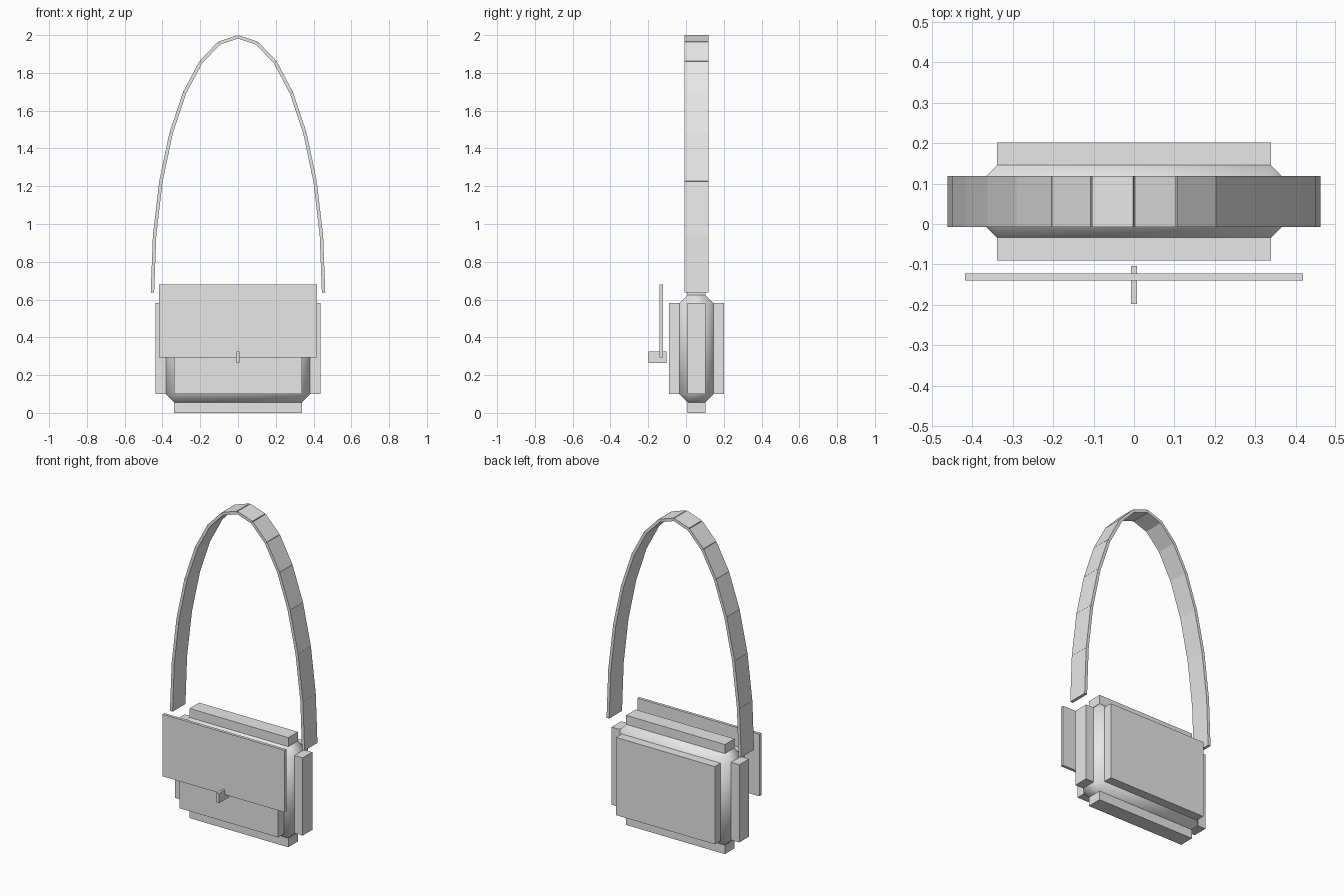
import bpy
import bmesh
import math
from mathutils import Matrix, Vector

if "Cube" in bpy.data.objects:
    bpy.data.objects.remove(bpy.data.objects["Cube"], do_unlink=True)

grey = bpy.data.materials.new("plain_grey")
grey.use_nodes = True
grey.diffuse_color = (0.8, 0.8, 0.8, 1)
grey.node_tree.nodes["Principled BSDF"].inputs["Base Color"].default_value = (0.8, 0.8, 0.8, 1)


def finish(name, bm):
    bmesh.ops.recalc_face_normals(bm, faces=bm.faces)
    mesh = bpy.data.meshes.new(name)
    bm.to_mesh(mesh)
    bm.free()
    mesh.materials.append(grey)
    obj = bpy.data.objects.new(name, mesh)
    bpy.context.collection.objects.link(obj)
    return obj


def add_box(bm, centre, size, turn=0):
    """Box of the given size, turned about the y axis."""
    matrix = (Matrix.Translation(centre) @ Matrix.Rotation(turn, 4, 'Y')
              @ Matrix.Diagonal((*size, 1)))
    bmesh.ops.create_cube(bm, size=1, matrix=matrix)


def box(name, centre, size):
    bm = bmesh.new()
    add_box(bm, centre, size)
    return finish(name, bm)


# Bag body: chamfered box whose six flat faces are raised into panels
CENTRE = Vector((0, 0.056, 0.34))
INNER = Vector((0.339, 0.047, 0.241))
CHAMFER, RAISE = 0.043, 0.056
bm = bmesh.new()
add_box(bm, CENTRE, 2 * (INNER + Vector((CHAMFER,) * 3)))
bmesh.ops.bevel(bm, geom=bm.edges[:], offset=CHAMFER, segments=1,
                affect='EDGES', offset_type='OFFSET')
bm.normal_update()
flat = [f for f in bm.faces if max(abs(c) for c in f.normal) > 0.99]
for face in bm.faces:
    face.smooth = face not in flat
raised = bmesh.ops.extrude_discrete_faces(bm, faces=flat)["faces"]
for face in raised:
    face.normal_update()
    bmesh.ops.translate(bm, verts=face.verts, vec=face.normal * RAISE)
    face.smooth = False
body = finish("bag_body", bm)

# Keep the panels crisp and the chamfers soft
for edge_mesh in (body.data,):
    bm = bmesh.new()
    bm.from_mesh(edge_mesh)
    for edge in bm.edges:
        edge.smooth = all(f.smooth for f in edge.link_faces)
    bm.to_mesh(edge_mesh)
    bm.free()

# Front flap and clasp
box("front_flap", (0, -0.131, 0.487), (0.837, 0.018, 0.385))
box("clasp", (0, -0.151, 0.294), (0.016, 0.095, 0.061))

# Strap: straight links along a half ellipse
LINKS = 14
points = []
for i in range(LINKS + 1):
    a = math.pi * (i / LINKS - 0.5)
    points.append(Vector((0.453 * math.sin(a), CENTRE.y, 0.638 + 1.353 * math.cos(a))))
bm = bmesh.new()
for start, end in zip(points, points[1:]):
    step = end - start
    add_box(bm, (start + end) / 2, (step.length, 0.126, 0.018),
            math.atan2(-step.z, step.x))
finish("strap", bm)
